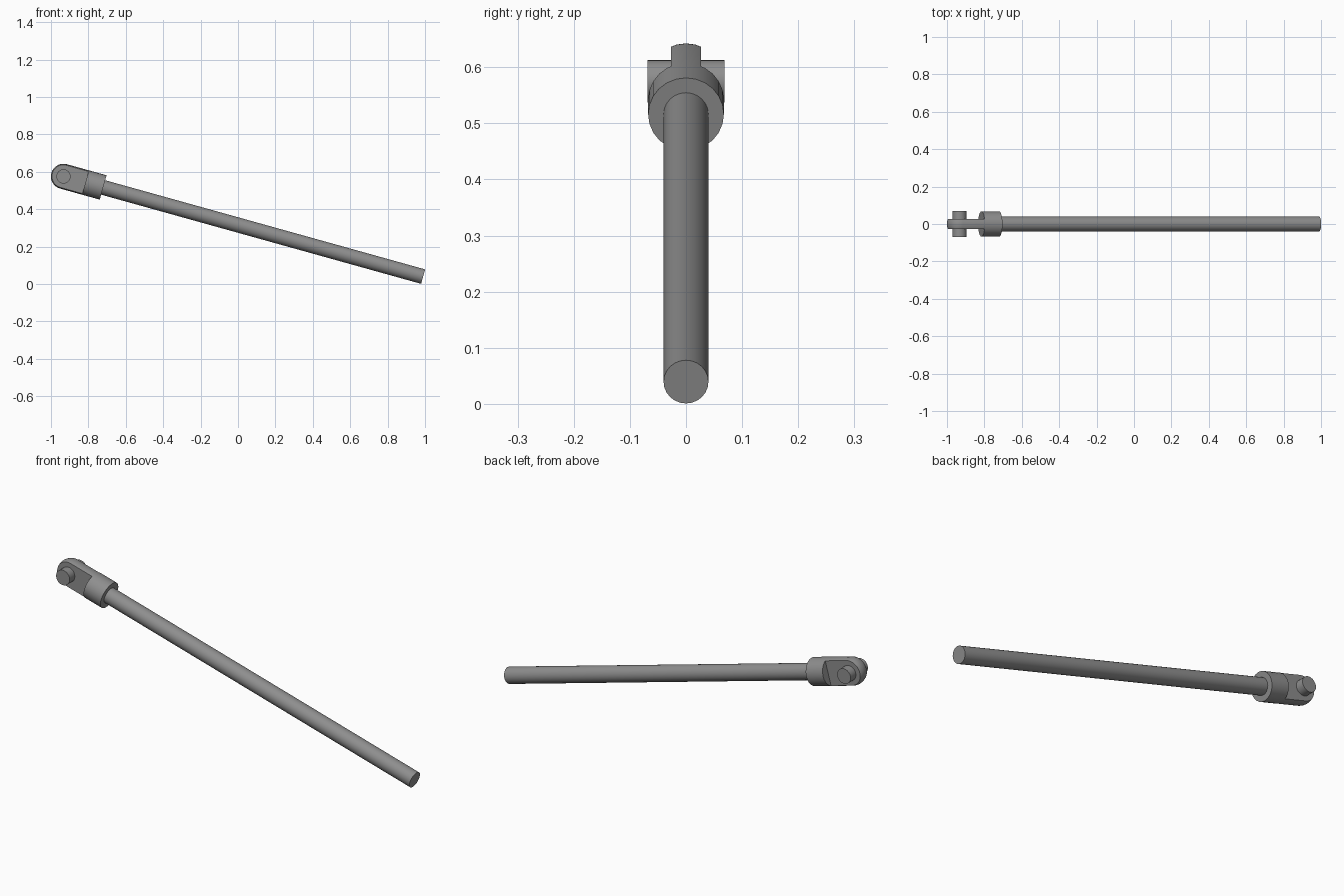
import bpy, bmesh, math
from mathutils import Matrix, Vector

if "Cube" in bpy.data.objects:
    bpy.data.objects.remove(bpy.data.objects["Cube"])

# Local frame: origin at the pin, x runs down the rod; then tilted into place
TILT = math.radians(15.57)
PLACE = Matrix.Translation((-0.933, 0, 0.575)) @ Matrix.Rotation(TILT, 4, 'Y')
R_HEAD, R_ROD, TANG, SIDES = 0.0675, 0.04, 0.027, 24

# Dark grey metal
metal = bpy.data.materials.new("dark_grey_metal")
metal.diffuse_color = (0.27, 0.27, 0.27, 1)
metal.use_nodes = True
metal.node_tree.nodes["Principled BSDF"].inputs["Base Color"].default_value = metal.diffuse_color


def finish(name, bm):
    bmesh.ops.recalc_face_normals(bm, faces=bm.faces)
    bm.transform(PLACE)
    me = bpy.data.meshes.new(name)
    bm.to_mesh(me)
    bm.free()
    me.materials.append(metal)
    ob = bpy.data.objects.new(name, me)
    bpy.context.collection.objects.link(ob)
    bpy.ops.object.select_all(action='DESELECT')
    ob.select_set(True)
    bpy.context.view_layer.objects.active = ob
    bpy.ops.object.shade_smooth_by_angle(angle=math.radians(30))
    return ob


def cylinder(name, start, end, radius, axis='X'):
    bm = bmesh.new()
    bmesh.ops.create_cone(bm, cap_ends=True, segments=SIDES, radius1=radius,
                          radius2=radius, depth=end - start)
    mid = (start + end) / 2
    turn = Matrix.Rotation(math.pi / 2, 4, 'Y' if axis == 'X' else 'X')
    off = Vector((mid, 0, 0)) if axis == 'X' else Vector((0, mid, 0))
    bm.transform(Matrix.Translation(off) @ turn)
    return finish(name, bm)


# Rod, collar and cross pin
cylinder("rod", 0.19, 1.996, R_ROD)
cylinder("collar", 0.122, 0.22, R_HEAD)
cylinder("cross_pin", -0.069, 0.069, 0.038, 'Y')

# Tang: round-ended bar revolved about the rod axis, sliced flat on both sides
bm = bmesh.new()
pts = [(-R_HEAD * math.cos(a), R_HEAD * math.sin(a))
       for a in (math.pi / 2 * i / 10 for i in range(11))]
pts += [(0.15, R_HEAD), (0.15, 0)]
vs = [bm.verts.new((x, 0, r)) for x, r in pts]
es = [bm.edges.new(p) for p in zip(vs, vs[1:])]
bmesh.ops.spin(bm, geom=vs + es, axis=(1, 0, 0), cent=(0, 0, 0),
               angle=2 * math.pi, steps=SIDES, use_merge=True)
bmesh.ops.remove_doubles(bm, verts=bm.verts, dist=1e-5)
for s in (-1, 1):
    cut = bmesh.ops.bisect_plane(
        bm, geom=bm.verts[:] + bm.edges[:] + bm.faces[:], dist=1e-6,
        plane_co=(0, s * TANG, 0), plane_no=(0, s, 0), clear_outer=True)
    rim = [e for e in cut["geom_cut"] if isinstance(e, bmesh.types.BMEdge)]
    bmesh.ops.holes_fill(bm, edges=rim, sides=0)
finish("tang", bm)
